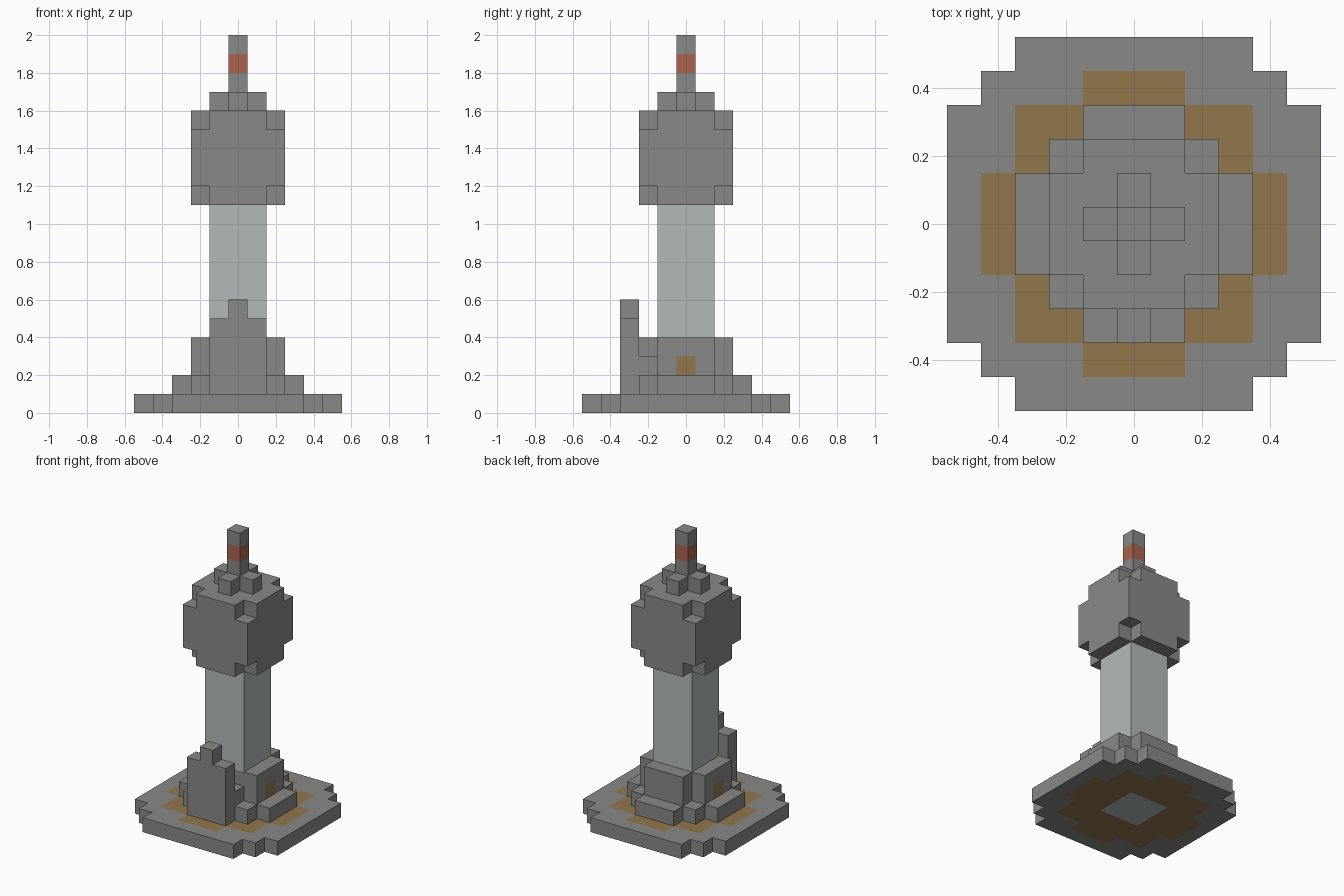
import bpy
import bmesh
from mathutils import Vector

cube = bpy.data.objects.get("Cube")
if cube:
    bpy.data.objects.remove(cube, do_unlink=True)

S = 0.1  # block size


def material(name, rgb):
    m = bpy.data.materials.new(name)
    m.use_nodes = True
    m.diffuse_color = (*rgb, 1)
    m.node_tree.nodes["Principled BSDF"].inputs["Base Color"].default_value = (*rgb, 1)
    return m


STONE, PALE, EARTH, RUST = range(4)
MATERIALS = [
    material("grey stone", (0.25, 0.25, 0.24)),
    material("pale shaft", (0.45, 0.49, 0.49)),
    material("brown earth", (0.29, 0.18, 0.073)),
    material("rust red", (0.41, 0.126, 0.073)),
]
AXES = [Vector(a) for a in ((1, 0, 0), (0, 1, 0), (0, 0, 1))]


def block(rx, ry, z0, z1, cy=0):
    """Cells within rx and ry of the middle, in layers z0 up to z1."""
    return {(x, y, z) for x in range(-rx, rx + 1)
            for y in range(cy - ry, cy + ry + 1) for z in range(z0, z1)}


def cross(a, b, z0, z1):
    return block(a, b, z0, z1) | block(b, a, z0, z1)


def build(name, cells, paint=lambda cell, n: STONE):
    """Skin a set of cells; paint picks the colour from cell and direction."""
    bm = bmesh.new()
    for c in cells:
        for i, axis in enumerate(AXES):
            u, v = AXES[(i + 1) % 3] / 2, AXES[(i + 2) % 3] / 2
            for sign in (1, -1):
                n = axis * sign
                if tuple(int(k) for k in Vector(c) + n) in cells:
                    continue
                mid = Vector(c) + Vector((0, 0, 0.5)) + n / 2
                corners = [mid + u + v, mid - u + v, mid - u - v, mid + u - v]
                face = bm.faces.new([bm.verts.new(p * S) for p in corners[::sign]])
                face.material_index = paint(c, n)
    bmesh.ops.remove_doubles(bm, verts=bm.verts[:], dist=0.001)
    bmesh.ops.dissolve_limit(bm, angle_limit=0.01, verts=bm.verts[:],
                             edges=bm.edges[:], delimit={'MATERIAL'})
    mesh = bpy.data.meshes.new(name)
    bm.to_mesh(mesh)
    bm.free()
    for m in MATERIALS:
        mesh.materials.append(m)
    obj = bpy.data.objects.new(name, mesh)
    bpy.context.collection.objects.link(obj)


# Ground plate with a brown ring above and below
ring = cross(4, 1, 0, 1) | block(3, 3, 0, 1)


def paint_ground(c, n):
    if n.z < 0 and max(abs(c[0]), abs(c[1])) <= 1:
        return PALE
    return EARTH if n.z and c in ring else STONE


build("ground_plate", cross(5, 3, 0, 1) | block(4, 4, 0, 1), paint_ground)

# Stepped footing
build("lower_step", cross(3, 1, 1, 2) | block(2, 2, 1, 2))

# Upper step with a doorway on each side, narrowed behind the front wall
upper = cross(2, 1, 2, 4) - {(-1, -2, 3), (1, -2, 3)}
build("upper_step", upper,
      lambda c, n: EARTH if n.x and c[1] == 0 and c[2] == 2 else STONE)

# Front wall with a raised middle
build("front_wall", block(1, 0, 2, 5, -3) | block(0, 0, 5, 6, -3))

# Tower shaft
build("shaft", block(1, 1, 4, 11), lambda c, n: PALE)

# Head with its eight corners cut away
corners = {(x, y, z) for x in (-2, 2) for y in (-2, 2) for z in (11, 15)}
build("tower_head", block(2, 2, 11, 16) - corners)

# Mast with a cross-shaped foot and a red band
build("mast", cross(1, 0, 16, 17) | block(0, 0, 17, 20),
      lambda c, n: RUST if c[2] == 18 else STONE)
